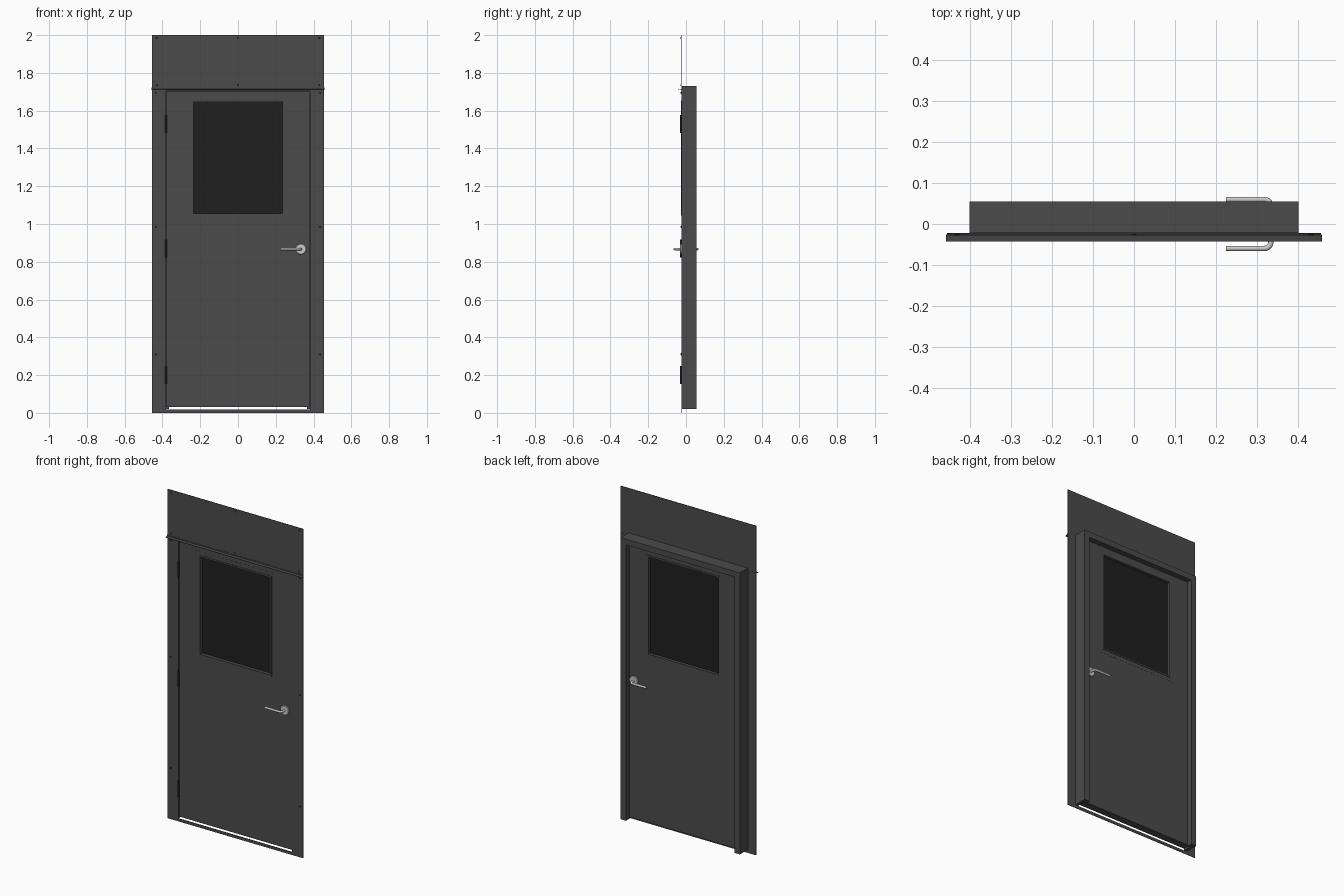
import bpy, bmesh, math

if "Cube" in bpy.data.objects:
    bpy.data.objects.remove(bpy.data.objects["Cube"])


def material(name, v):
    m = bpy.data.materials.new(name)
    m.diffuse_color = (v, v, v, 1)
    m.use_nodes = True
    m.node_tree.nodes["Principled BSDF"].inputs["Base Color"].default_value = m.diffuse_color
    return m


STEEL = material("dark_steel", 0.07)
BLACK = material("black", 0.014)
METAL = material("satin_metal", 0.6)


def make(name, bm, mat):
    bmesh.ops.recalc_face_normals(bm, faces=bm.faces)
    me = bpy.data.meshes.new(name)
    bm.to_mesh(me)
    bm.free()
    me.materials.append(mat)
    ob = bpy.data.objects.new(name, me)
    bpy.context.collection.objects.link(ob)
    return ob


def smooth(ob):
    bpy.ops.object.select_all(action='DESELECT')
    bpy.context.view_layer.objects.active = ob
    ob.select_set(True)
    bpy.ops.object.shade_smooth_by_angle(angle=math.radians(35))


def sweep(name, rings, mat, closed=False):
    """Skin a list of equal-length point loops."""
    bm = bmesh.new()
    vs = [[bm.verts.new(p) for p in r] for r in rings]
    n, k = len(vs), len(vs[0])
    for i in range(n if closed else n - 1):
        a, b = vs[i], vs[(i + 1) % n]
        for j in range(k):
            bm.faces.new((a[j], a[(j + 1) % k], b[(j + 1) % k], b[j]))
    if not closed:
        bm.faces.new(vs[0])
        bm.faces.new(vs[-1])
    return make(name, bm, mat)


def box(name, x0, x1, y0, y1, z0, z1, mat=STEEL):
    return sweep(name, [[(x0, y, z0), (x1, y, z0), (x1, y, z1), (x0, y, z1)]
                        for y in (y0, y1)], mat)


def ring(name, outer, inner, y0, y1, mat=STEEL):
    """Rectangular slab with a rectangular opening; rects are (x0, x1, z0, z1)."""
    rings = []
    for c in ((0, 2), (1, 2), (1, 3), (0, 3)):
        o, i = (outer[c[0]], outer[c[1]]), (inner[c[0]], inner[c[1]])
        rings.append([(o[0], y0, o[1]), (o[0], y1, o[1]),
                      (i[0], y1, i[1]), (i[0], y0, i[1])])
    return sweep(name, rings, mat, closed=True)


def lathe(name, x, z, prof, mat, n=32):
    """Turned part about the y axis; profile is (radius, y)."""
    ob = sweep(name, [[(x + r * math.cos(2 * math.pi * i / n), y,
                        z + r * math.sin(2 * math.pi * i / n)) for i in range(n)]
                      for r, y in prof], mat)
    smooth(ob)
    return ob


# Face plate around the door, and panel above it
ring("face_plate", (-0.455, 0.455, 0, 1.715), (-0.381, 0.381, 0.018, 1.708), -0.025, -0.022)
box("top_panel", -0.455, 0.455, -0.026, -0.023, 1.71, 2.0)

# Rebated jambs and head, one mitred profile
prof = [(0.381, -0.022), (0.40, -0.022), (0.40, 0.055),
        (0.365, 0.055), (0.365, 0.022), (0.381, 0.022)]
sweep("door_frame", [[(s * d, y, 1.33 + d if top else 0.02) for d, y in prof]
                     for s, top in ((-1, 0), (-1, 1), (1, 1), (1, 0))], STEEL)

# Drip strip above the door
drip = [(-0.0255, 1.722), (-0.0275, 1.722), (-0.0275, 1.715),
        (-0.042, 1.712), (-0.042, 1.710), (-0.0255, 1.713)]
sweep("drip_strip", [[(x, y, z) for y, z in drip] for x in (-0.457, 0.457)], STEEL)

# Door leaf with window opening
win = (-0.235, 0.235, 1.055, 1.645)
ring("door_leaf", (-0.378, 0.378, 0.03, 1.705), win, -0.0235, 0.021)
box("window_glass", win[0], win[1], -0.006, 0.006, win[2], win[3], BLACK)
for side, ya, yb in (("front", -0.027, -0.0235), ("back", 0.021, 0.0245)):
    ring(side + "_window_trim", (-0.245, 0.245, 1.045, 1.655), win, ya, yb)
for side, ya, yb in (("front", -0.0242, -0.0235), ("back", 0.021, 0.0217)):
    ring(side + "_window_flange", (-0.268, 0.268, 1.022, 1.678),
         (-0.245, 0.245, 1.045, 1.655), ya, yb)

# Hinge knuckles
for i, z in enumerate((0.2, 0.87, 1.53)):
    r, n = 0.0055, 16
    ob = sweep(f"hinge_{i + 1}", [[(-0.381 + r * math.cos(2 * math.pi * k / n),
                                    -0.027 + r * math.sin(2 * math.pi * k / n), zz)
                                   for k in range(n)] for zz in (z - 0.048, z + 0.048)], BLACK)
    smooth(ob)

# Fixing screws
spots = [(s * 0.43, z) for s in (-1, 1) for z in (1.985, 1.735)]
spots += [(s * 0.435, z) for s in (-1, 1) for z in (1.695, 0.985, 0.31)]
spots += [(0, 1.985), (0, 1.735)]
for i, (x, z) in enumerate(spots):
    lathe(f"screw_{i + 1}", x, z, [(0.006, -0.024), (0.006, -0.027), (0.003, -0.0285)], BLACK, 12)

# Lever handles with round roses on both faces
HX, HZ = 0.333, 0.867
for side, s, face in (("front", -1, 0.0235), ("back", 1, 0.021)):
    lathe(side + "_rose", HX, HZ, [(0.028, s * face), (0.028, s * (face + 0.006)),
                                   (0.026, s * (face + 0.008))], METAL)
    r, bend, y = 0.0065, 0.016, 0.0595
    path = [(HX, face)]
    path += [(HX - bend + bend * math.cos(a), y - bend + bend * math.sin(a))
             for a in [math.pi / 2 * k / 8 for k in range(9)]]
    path.append((0.224, y))
    # tube loops, each square to the path direction
    loops = []
    for i, (px, py) in enumerate(path):
        a = math.pi / 2 * min(max(i - 1, 0), 8) / 8
        nx, ny = math.cos(a), math.sin(a)
        loops.append([(px + r * math.cos(t) * nx, s * (py + r * math.cos(t) * ny),
                       HZ + r * math.sin(t))
                      for t in [2 * math.pi * k / 20 for k in range(20)]])
    smooth(sweep(side + "_lever", loops, METAL))
